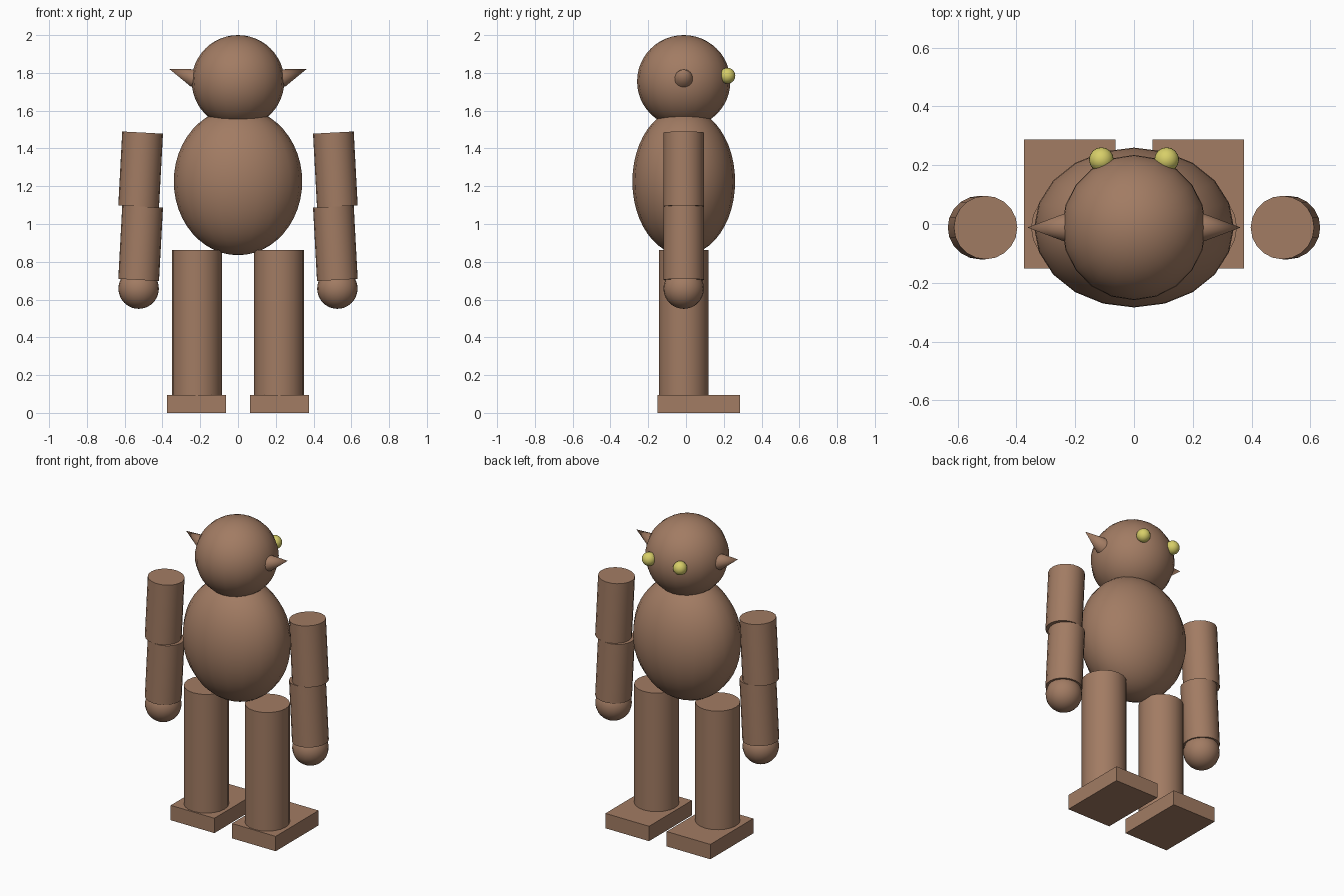
import bpy
import math
from mathutils import Vector

if "Cube" in bpy.data.objects:
    bpy.data.objects.remove(bpy.data.objects["Cube"])

YC = -0.012  # depth centre of the body


def material(name, rgb):
    m = bpy.data.materials.new(name)
    m.diffuse_color = (*rgb, 1.0)
    m.use_nodes = True
    m.node_tree.nodes["Principled BSDF"].inputs["Base Color"].default_value = m.diffuse_color
    return m


BROWN = material("brown", (0.36, 0.20, 0.125))
YELLOW = material("yellow", (0.68, 0.62, 0.14))


def finish(name, mat, smooth=True):
    ob = bpy.context.object
    ob.name = name
    ob.data.materials.append(mat)
    if smooth:
        bpy.ops.object.shade_smooth_by_angle(angle=math.radians(40))
    return ob


def ball(name, loc, radii, mat=BROWN, segments=20, rings=20):
    bpy.ops.mesh.primitive_uv_sphere_add(segments=segments, ring_count=rings,
                                         radius=1, location=loc)
    bpy.context.object.scale = radii
    bpy.ops.object.transform_apply(location=False, rotation=False, scale=True)
    return finish(name, mat)


def taper(name, start, end, r1, r2):
    """Cylinder or cone running from start to end."""
    a, b = Vector(start), Vector(end)
    bpy.ops.mesh.primitive_cone_add(
        vertices=20, radius1=r1, radius2=r2, depth=(b - a).length,
        location=(a + b) / 2,
        rotation=(b - a).to_track_quat('Z', 'Y').to_euler())
    return finish(name, BROWN)


# Torso and head
ball("torso", (0, YC, 1.225), (0.34, 0.272, 0.39), rings=24)
ball("head", (0, YC, 1.755), (0.245, 0.247, 0.245), rings=24)

for side, s in (("left", -1), ("right", 1)):
    # Pointed ear and eye
    taper(side + "_ear", (s * 0.23, YC, 1.772), (s * 0.363, YC, 1.82), 0.05, 0)
    ball(side + "_eye", (s * 0.111, 0.219, 1.785), (0.042,) * 3, YELLOW, 16, 12)

    # Arm: two slightly splayed cylinders and a round hand
    top, low = s * 0.505, s * 0.526
    taper(side + "_upper_arm", (low, YC, 1.093), (top, YC, 1.484), 0.108, 0.108)
    taper(side + "_forearm", (low, YC, 0.704), (top, YC, 1.092), 0.108, 0.108)
    ball(side + "_hand", (low, YC, 0.658), (0.107,) * 3)

    # Leg: thigh, shin and block foot
    x = s * 0.218
    taper(side + "_thigh", (x, YC, 0.47), (x, YC, 0.862), 0.132, 0.132)
    taper(side + "_shin", (x, YC, 0.09), (x, YC, 0.47), 0.132, 0.132)
    bpy.ops.mesh.primitive_cube_add(size=1, location=(s * 0.219, 0.068, 0.048))
    bpy.context.object.scale = (0.312, 0.438, 0.096)
    bpy.ops.object.transform_apply(location=False, rotation=False, scale=True)
    finish(side + "_foot", BROWN, smooth=False)
